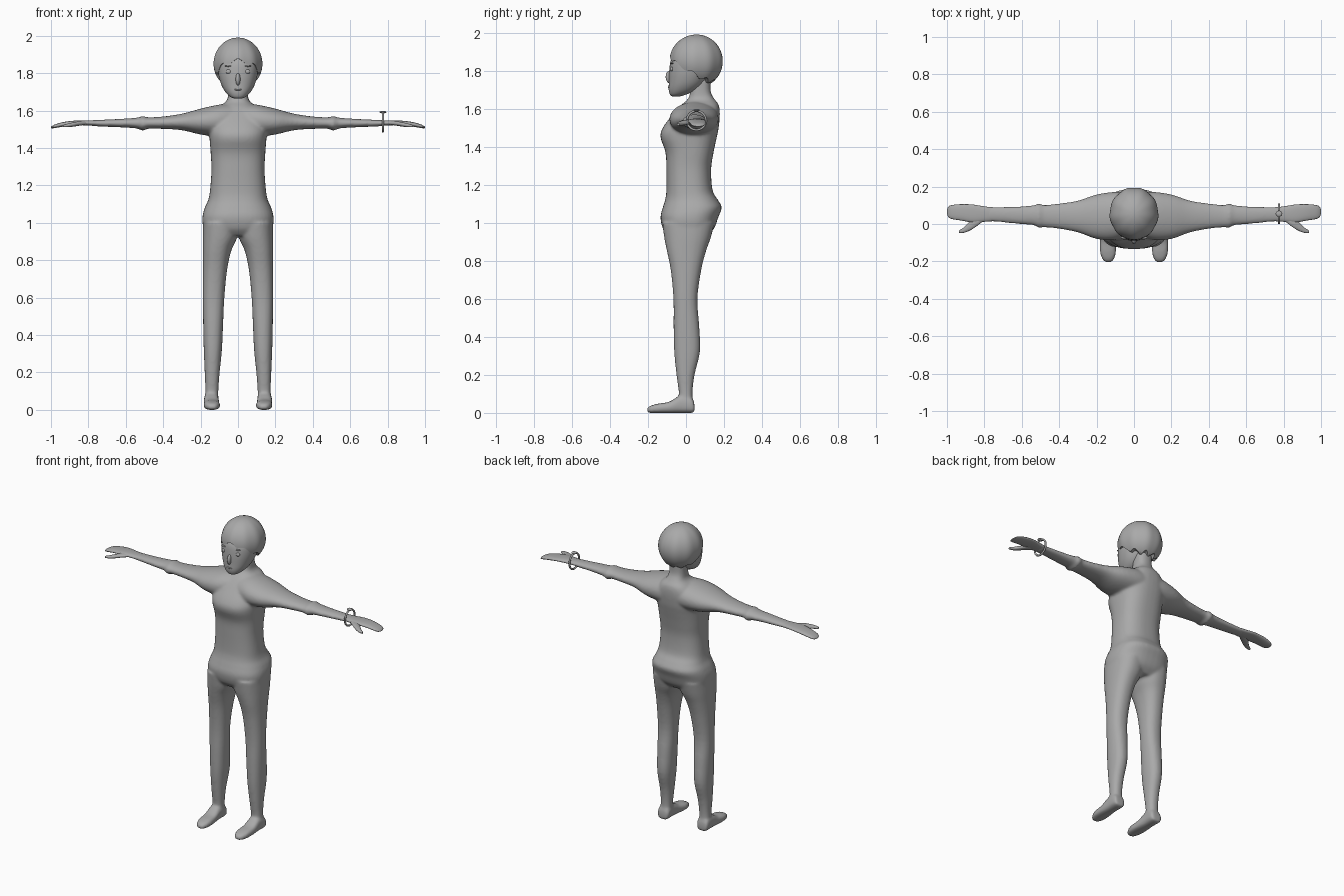
import bpy, bmesh, math
from mathutils import Matrix

if "Cube" in bpy.data.objects:
    bpy.data.objects.remove(bpy.data.objects["Cube"])

grey = bpy.data.materials.new("plain_grey")
grey.diffuse_color = (0.4, 0.4, 0.4, 1)
grey.use_nodes = True
grey.node_tree.nodes["Principled BSDF"].inputs["Base Color"].default_value = grey.diffuse_color


def finish(name, bm):
    bmesh.ops.recalc_face_normals(bm, faces=bm.faces)
    me = bpy.data.meshes.new(name)
    bm.to_mesh(me)
    bm.free()
    me.materials.append(grey)
    ob = bpy.data.objects.new(name, me)
    bpy.context.collection.objects.link(ob)
    return ob


def spline(rows, steps=4):
    """Catmull-Rom through the section rows."""
    out = []
    for i in range(len(rows) - 1):
        p0, p1 = rows[max(i - 1, 0)], rows[i]
        p2, p3 = rows[i + 1], rows[min(i + 2, len(rows) - 1)]
        for k in range(steps):
            t = k / steps
            out.append([0.5 * (2 * b + (c - a) * t + (2 * a - 5 * b + 4 * c - d) * t * t
                               + (3 * b - a - 3 * c + d) * t ** 3)
                        for a, b, c, d in zip(p0, p1, p2, p3)])
    return out + [list(rows[-1])]


def loft(bm, axis, rows, side=1, power=2.3, n=40):
    """Skin rounded sections (position, a_min, a_max, b_min, b_max) along an axis."""
    rings = []
    for t, a0, a1, b0, b1 in spline(rows):
        ring = []
        for j in range(n):
            ang = 2 * math.pi * j / n
            c, s = math.cos(ang), math.sin(ang)
            a = (a0 + a1) / 2 + (a1 - a0) / 2 * math.copysign(abs(c) ** (2 / power), c)
            b = (b0 + b1) / 2 + (b1 - b0) / 2 * math.copysign(abs(s) ** (2 / power), s)
            x, y, z = {"x": (t, a, b), "y": (a, t, b), "z": (a, b, t)}[axis]
            ring.append(bm.verts.new((x * side, y, z)))
        rings.append(ring)
    for r, q in zip(rings, rings[1:]):
        for j in range(n):
            k = (j + 1) % n
            bm.faces.new((r[j], r[k], q[k], q[j]))
    bm.faces.new(rings[0][::-1])
    bm.faces.new(rings[-1])


def blob(name, loc, size):
    bm = bmesh.new()
    bmesh.ops.create_uvsphere(bm, u_segments=20, v_segments=12, radius=1,
                              matrix=Matrix.Translation(loc) @ Matrix.Diagonal((*size, 1)))
    return finish(name, bm)


# Clothed body: torso, neck, legs, feet and arms fused into one skin
bm = bmesh.new()
torso = [(0.93, -.15, .15, -.09, .11), (0.97, -.184, .184, -.122, .148),
         (1.03, -.19, .19, -.134, .170), (1.08, -.178, .178, -.122, .188),
         (1.12, -.160, .160, -.110, .168), (1.17, -.150, .150, -.103, .140),
         (1.28, -.142, .142, -.103, .132), (1.37, -.146, .146, -.108, .145),
         (1.45, -.152, .152, -.134, .162), (1.50, -.155, .155, -.122, .172),
         (1.57, -.140, .140, -.070, .178), (1.62, -.100, .100, -.025, .172),
         (1.65, -.062, .062, .010, .150), (1.69, -.053, .053, .022, .130),
         (1.76, -.053, .053, .022, .130)]
loft(bm, "z", torso, power=2.5)
leg = [(0.02, .104, .182, -.035, .042), (0.10, .105, .175, -.037, .034),
       (0.20, .098, .178, -.050, .045), (0.32, .086, .183, -.062, .073),
       (0.45, .080, .186, -.065, .070), (0.60, .073, .188, -.066, .060),
       (0.75, .058, .188, -.080, .080), (0.85, .036, .188, -.100, .105),
       (0.92, .005, .188, -.114, .130), (1.00, -.01, .186, -.125, .150)]
foot = [(.045, .115, .172, .004, .04), (.03, .103, .182, 0, .08),
        (-.03, .103, .182, 0, .09), (-.09, .099, .184, 0, .058),
        (-.15, .096, .182, 0, .048), (-.19, .108, .168, 0, .036),
        (-.206, .125, .150, .006, .022)]
arm = [(0.0, -.05, .17, 1.46, 1.64), (.10, -.085, .172, 1.46, 1.632),
       (.20, -.080, .158, 1.472, 1.61), (.30, -.045, .125, 1.495, 1.583),
       (.40, -.026, .110, 1.502, 1.568), (.48, -.018, .102, 1.503, 1.564),
       (.51, -.020, .110, 1.492, 1.570), (.54, -.006, .100, 1.504, 1.562),
       (.62, 0, .094, 1.510, 1.556), (.72, .010, .091, 1.514, 1.551),
       (.79, .015, .090, 1.518, 1.548)]
for side in (1, -1):
    loft(bm, "z", leg, side)
    loft(bm, "y", foot, side, power=2.8)
    loft(bm, "x", arm, side, power=2.1)
body = finish("body", bm)
rem = body.modifiers.new("fuse", "REMESH")
rem.mode, rem.voxel_size = "VOXEL", 0.008
smo = body.modifiers.new("soften", "SMOOTH")
smo.factor, smo.iterations = 0.5, 7
bpy.context.view_layer.objects.active = body
body.select_set(True)
for m in ("fuse", "soften"):
    bpy.ops.object.modifier_apply(modifier=m)

# Hands with thumbs
palm = [(.74, .016, .088, 1.518, 1.547), (.80, .012, .094, 1.520, 1.548),
        (.86, .008, .104, 1.522, 1.547), (.92, .018, .106, 1.516, 1.541),
        (.97, .026, .102, 1.508, 1.529), (.992, .036, .093, 1.505, 1.519),
        (1.0, .055, .075, 1.506, 1.512)]
thumb = [(.81, .012, .05, 1.524, 1.542), (.85, -.018, .035, 1.519, 1.542),
         (.88, -.036, .012, 1.514, 1.537), (.91, -.047, -.018, 1.511, 1.530),
         (.935, -.048, -.034, 1.511, 1.523)]
for side, label in ((1, "left"), (-1, "right")):
    bm = bmesh.new()
    loft(bm, "x", palm, side, n=24)
    loft(bm, "x", thumb, side, n=24)
    finish(label + "_hand", bm)

# Face
bm = bmesh.new()
loft(bm, "z", [(1.664, -.018, .018, -.072, -.035), (1.674, -.042, .042, -.084, .0),
               (1.70, -.068, .068, -.091, .06), (1.74, -.090, .090, -.090, .10),
               (1.80, -.106, .106, -.088, .13), (1.86, -.108, .108, -.078, .15),
               (1.92, -.085, .085, -.040, .13)], power=2.2)
finish("face", bm)
blob("nose", (0, -.086, 1.767), (.013, .021, .033))
blob("mouth", (0, -.088, 1.712), (.02, .008, .005))
for side, label in ((1, "left"), (-1, "right")):
    blob(label + "_eye", (.05 * side, -.074, 1.808), (.015, .009, .012))
    blob(label + "_eyebrow", (.05 * side, -.073, 1.838), (.021, .008, .004))

# Hair cap with a scalloped edge, high in front and low at the nape
bm = bmesh.new()
N, ROWS = 96, 18
top = bm.verts.new((0, .055, 1.99))
rings = []
for i in range(1, ROWS + 2):
    ring = []
    for j in range(N):
        phi = 2 * math.pi * j / N
        c = -math.sin(phi)
        edge = 1.777 + .062 * c + .028 * c * c + .010 * math.cos(9 * (phi + math.pi / 2))
        limit = math.acos(max(-1, min(1, (edge - 1.85) / .14)))
        th = limit * min(i, ROWS) / ROWS
        r = math.sin(th) * (1 + .012 * math.cos(9 * (phi + math.pi / 2)) * math.sin(th))
        if i > ROWS:
            r *= 0.72
        ring.append(bm.verts.new((.130 * r * math.cos(phi), .055 + .140 * r * math.sin(phi),
                                  1.85 + .14 * math.cos(th))))
    rings.append(ring)
for j in range(N):
    k = (j + 1) % N
    bm.faces.new((top, rings[0][j], rings[0][k]))
    for r, q in zip(rings, rings[1:]):
        bm.faces.new((r[j], q[j], q[k], r[k]))
finish("hair", bm)

# Bracelet with a small stud
bpy.ops.mesh.primitive_torus_add(location=(.775, .055, 1.538), rotation=(0, math.pi / 2, 0),
                                 major_radius=.05, minor_radius=.006,
                                 major_segments=40, minor_segments=10)
bracelet = bpy.context.object
bracelet.name = "bracelet"
bracelet.data.materials.append(grey)
blob("bracelet_stud", (.775, .055, 1.592), (.018, .016, .007))

# Smooth shading with crisp edges kept
bpy.ops.object.select_all(action="SELECT")
bpy.context.view_layer.objects.active = body
bpy.ops.object.shade_smooth_by_angle(angle=math.radians(45))
